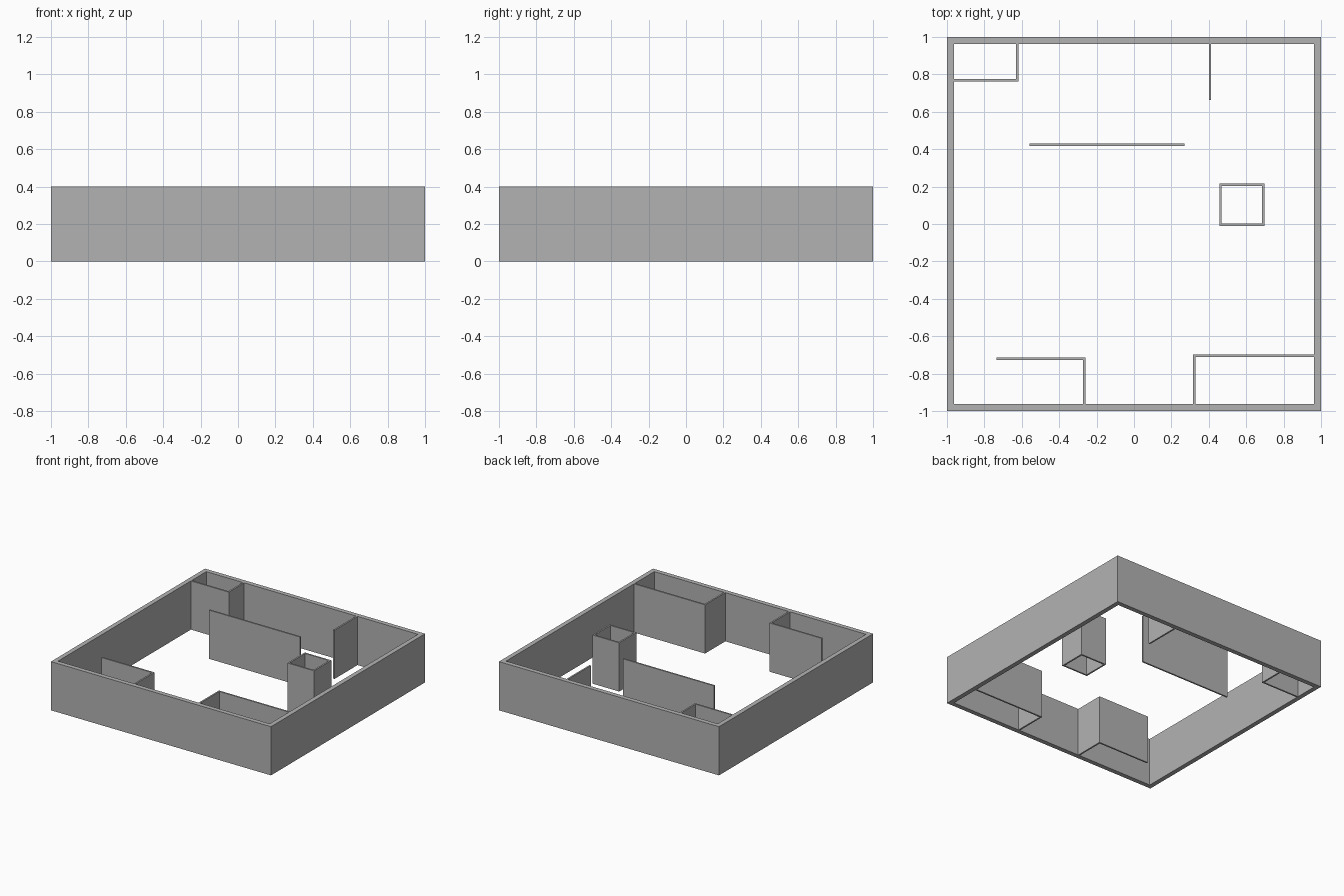
import bpy
import bmesh

cube = bpy.data.objects.get("Cube")
if cube:
    bpy.data.objects.remove(cube, do_unlink=True)

HEIGHT = 0.4
THIN = 0.013

plaster = bpy.data.materials.new("grey_plaster")
plaster.use_nodes = True
GREY = (0.45, 0.45, 0.45, 1)
plaster.diffuse_color = GREY
plaster.node_tree.nodes["Principled BSDF"].inputs["Base Color"].default_value = GREY


def extrude_plan(name, outline, hole=None):
    """Raise a floor-plan outline to wall height, or a ring if a hole is given."""
    mesh = bpy.data.meshes.new(name)
    bm = bmesh.new()
    low = [bm.verts.new((x, y, 0)) for x, y in outline]
    if hole:
        inner = [bm.verts.new((x, y, 0)) for x, y in hole]
        n = len(low)
        for i in range(n):
            j = (i + 1) % n
            bm.faces.new((low[i], low[j], inner[j], inner[i]))
    else:
        bm.faces.new(low)
    raised = bmesh.ops.extrude_face_region(bm, geom=bm.faces[:])["geom"]
    top = [v for v in raised if isinstance(v, bmesh.types.BMVert)]
    bmesh.ops.translate(bm, verts=top, vec=(0, 0, HEIGHT))
    bmesh.ops.recalc_face_normals(bm, faces=bm.faces[:])
    bm.to_mesh(mesh)
    bm.free()
    mesh.materials.append(plaster)
    obj = bpy.data.objects.new(name, mesh)
    bpy.context.collection.objects.link(obj)
    return obj


def rect(x0, x1, y0, y1):
    return [(x0, y0), (x1, y0), (x1, y1), (x0, y1)]


def ring(name, x0, x1, y0, y1, t):
    extrude_plan(name, rect(x0, x1, y0, y1), rect(x0 + t, x1 - t, y0 + t, y1 - t))


def corner(name, cx, cy, end_x, end_y, t=THIN):
    """L-shaped partition: outer corner at (cx, cy), arms to end_x and end_y."""
    ix = cx + (t if end_x > cx else -t)
    iy = cy + (t if end_y > cy else -t)
    extrude_plan(name, [(cx, cy), (end_x, cy), (end_x, iy),
                        (ix, iy), (ix, end_y), (cx, end_y)])


# Thick outer walls and hollow square column
INNER = 0.962
ring("outer_walls", -1, 1, -1, 1, 1 - INNER)
ring("square_column", 0.456, 0.698, -0.01, 0.216, THIN)

# L-shaped room partitions
corner("back_right_closet", -0.617, 0.762, -INNER, INNER)
corner("front_right_partition", -0.259, -0.713, -0.734, -INNER)
corner("front_left_room", 0.316, -0.699, INNER, -INNER)

# Straight partitions
extrude_plan("back_partition", rect(0.4, 0.4 + THIN, 0.664, INNER))
extrude_plan("middle_partition", rect(-0.558, 0.271, 0.418, 0.418 + THIN))
